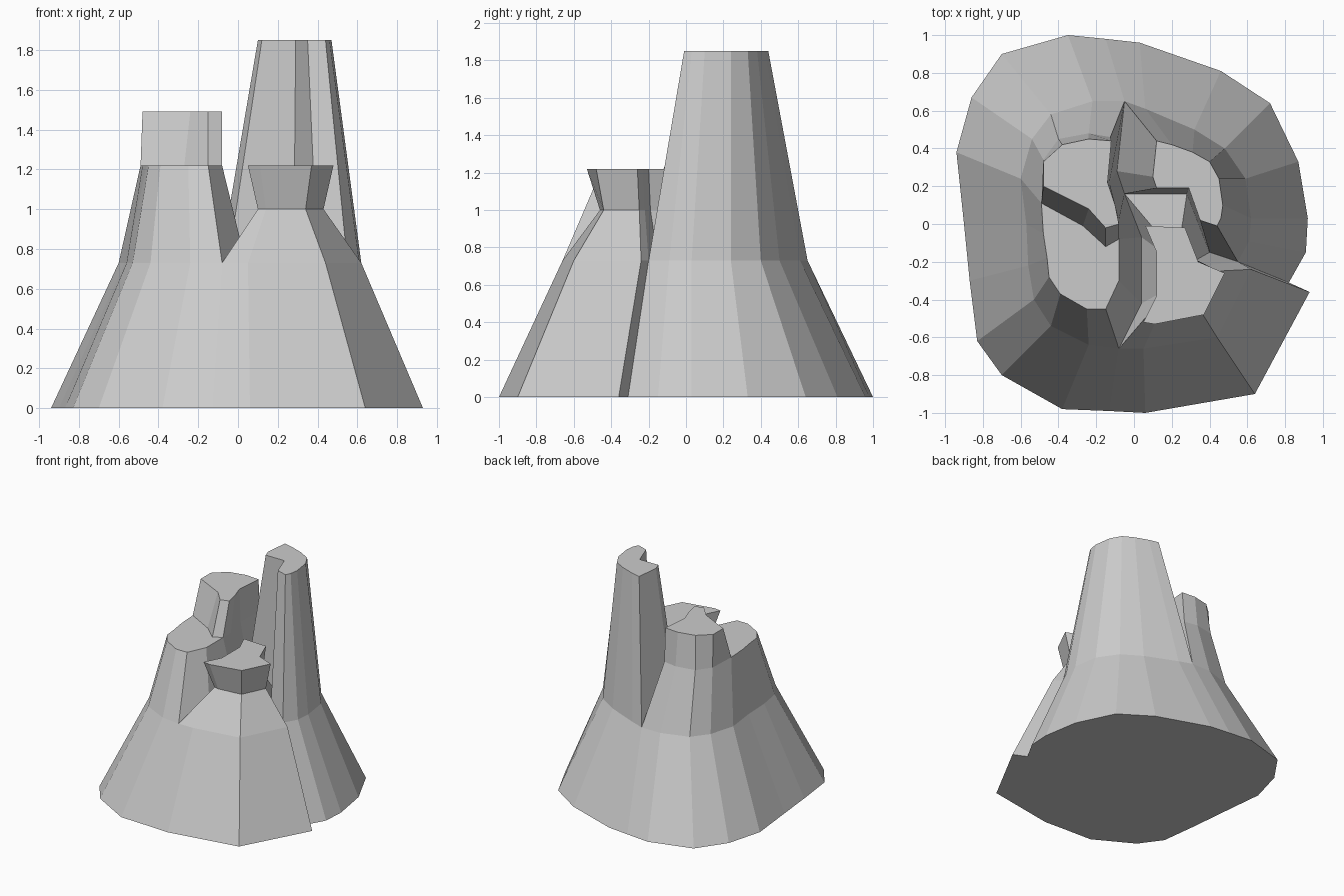
import bpy

if "Cube" in bpy.data.objects:
    bpy.data.objects.remove(bpy.data.objects["Cube"])


def loft(name, rings, bottom=False, top=True, extra=None):
    """Stack of (z, outline) rings, outlines clockwise from above; extra = flat ledge (z, outline)."""
    n = len(rings[0][1])
    verts = [(x, y, z) for z, ring in rings for x, y in ring]
    faces = []
    for k in range(len(rings) - 1):
        for i in range(n):
            a, b = k * n + i, k * n + (i + 1) % n
            faces.append((a, a + n, b + n, b))
    if top:
        faces.append(tuple(reversed(range(len(verts) - n, len(verts)))))
    if bottom:
        faces.append(tuple(range(n)))
    if extra:
        z, ring = extra
        s = len(verts)
        verts += [(x, y, z) for x, y in ring]
        faces.append(tuple(reversed(range(s, len(verts)))))
    mesh = bpy.data.meshes.new(name)
    mesh.from_pydata(verts, [], faces)
    mesh.update()
    obj = bpy.data.objects.new(name, mesh)
    bpy.context.collection.objects.link(obj)
    return obj


# Heights
Z_SKIRT, Z_NECK, Z_LEDGE, Z_LEFT, Z_TALL = 0.73, 1.0, 1.22, 1.49, 1.85

# Flared lower slope
ground = [(-.35, 1), (-.15, .98), (.03, .96), (.46, .81), (.72, .64), (.87, .33),
          (.92, .03), (.91, -.15), (.82, -.31), (.93, -.36), (.64, -.9), (.06, -1),
          (-.13, -.99), (-.38, -.98), (-.7, -.8), (-.83, -.62), (-.87, -.3),
          (-.9, 0), (-.94, .38), (-.86, .67), (-.7, .9)]
skirt = [(-.22, .65), (-.05, .65), (.06, .61), (.32, .5), (.48, .4), (.59, .24),
         (.62, .03), (.61, -.09), (.55, -.2), (.62, -.24), (.44, -.6), (.05, -.66),
         (-.08, -.66), (-.24, -.64), (-.44, -.54), (-.53, -.4), (-.56, -.22),
         (-.57, 0), (-.6, .24), (-.54, .45), (-.44, .58)]
loft("lower_slope", [(0, ground), (Z_SKIRT, skirt)], bottom=True, top=False)

# Valley floor lines shared by neighbouring towers
v1, v2, v3, v4 = (.04, -.42), (.04, -.07), (-.05, .16), (-.09, .28)
w1, w2 = (.28, .16), (.4, -.15)

# Tall tower, back right
tall_top = [(.12, .44), (.2, .42), (.31, .38), (.4, .33), (.45, .24), (.47, .1),
            (.46, .03), (.44, -.01), (.35, .02), (.29, .19), (.12, .19), (.1, .25)]
loft("tall_tower", [(Z_SKIRT, skirt[1:9] + [w2, w1, v3, v4]), (Z_TALL, tall_top)])

# Short tower with flared cap, front right
neck = [(.38, -.22), (.43, -.25), (.34, -.44), (.14, -.46), (.1, -.45),
        (.15, -.36), (.15, -.15), (.11, -.03), (.25, -.04), (.33, -.19)]
cap = [(.41, -.23), (.48, -.26), (.37, -.48), (.11, -.53), (.05, -.52),
       (.12, -.38), (.12, -.15), (.06, -.01), (.27, -.02), (.34, -.2)]
loft("capped_tower", [(Z_SKIRT, skirt[8:13] + [v1, v2, v3, w1, w2]),
                      (Z_NECK, neck), (Z_LEDGE, cap)])

# Left tower body with its front ledge
body = [(-.15, -.45), (-.25, -.45), (-.39, -.37), (-.45, -.28), (-.46, -.18),
        (-.48, -.05), (-.49, .11), (-.48, .34), (-.4, .45), (-.24, .48),
        (-.125, .46), (-.13, .22), (-.08, .02), (-.08, -.08), (-.08, -.3)]
step = [(-.15, -.12), (-.27, -.01)]
loft("left_tower", [(Z_SKIRT, skirt[12:] + skirt[:2] + [v4, v3, v2, v1]), (Z_LEDGE, body)],
     top=False, extra=(Z_LEDGE, body[:7] + step[::-1] + body[13:]))

# Upper block of the left tower
block_top = [(-.48, .2), (-.48, .33), (-.38, .42), (-.24, .45), (-.12, .44),
             (-.14, .22), (-.1, .1), (-.08, 0), (-.15, -.02), (-.24, .08)]
loft("left_upper_block", [(Z_LEDGE, body[6:14] + step), (Z_LEFT, block_top)])
